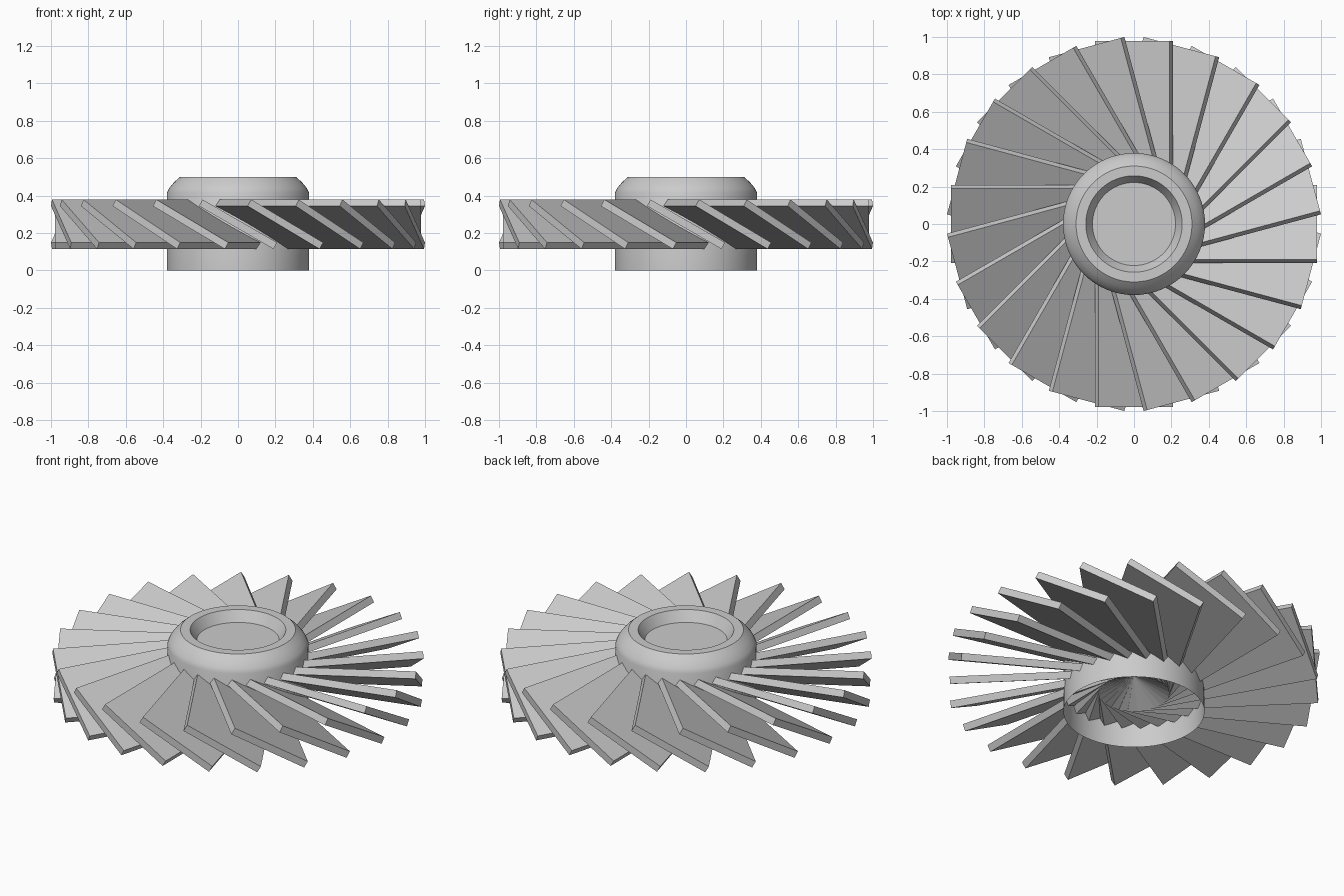
import bpy, bmesh
from math import radians, pi
from mathutils import Matrix

if "Cube" in bpy.data.objects:
    bpy.data.objects.remove(bpy.data.objects["Cube"])

BLADES = 24
LENGTH, WIDTH, THICK = 0.979, 0.46, 0.04
PITCH, MID_Z = radians(-30), 0.247


def make_object(name, bm):
    mesh = bpy.data.meshes.new(name)
    bm.to_mesh(mesh)
    bm.free()
    obj = bpy.data.objects.new(name, mesh)
    bpy.context.collection.objects.link(obj)
    return obj


# Hub: open-bottomed shell with rounded shoulder and dished top
profile = [(0.38, 0), (0.38, 0.415), (0.368, 0.44), (0.342, 0.472), (0.31, 0.5),
           (0.258, 0.5), (0.222, 0.44), (0, 0.44)]
bm = bmesh.new()
verts = [bm.verts.new((r, 0, z)) for r, z in profile]
edges = [bm.edges.new(pair) for pair in zip(verts, verts[1:])]
bmesh.ops.spin(bm, geom=verts + edges, axis=(0, 0, 1), cent=(0, 0, 0),
               angle=2 * pi, steps=64, use_duplicate=False)
bmesh.ops.remove_doubles(bm, verts=bm.verts, dist=0.0001)
bmesh.ops.recalc_face_normals(bm, faces=bm.faces)
# The dish floor must face up
if max(bm.faces, key=lambda f: f.calc_center_median().z).normal.z < 0:
    bmesh.ops.reverse_faces(bm, faces=bm.faces)
hub = make_object("hub", bm)
bpy.context.view_layer.objects.active = hub
hub.select_set(True)
bpy.ops.object.shade_smooth_by_angle(angle=radians(35))

# Blades: flat pitched slabs running from the axis to the tip
for i in range(BLADES):
    bm = bmesh.new()
    place = (Matrix.Rotation(2 * pi * i / BLADES, 4, 'Z')
             @ Matrix.Translation((LENGTH / 2, 0, MID_Z))
             @ Matrix.Rotation(PITCH, 4, 'X')
             @ Matrix.Diagonal((LENGTH, WIDTH, THICK, 1)))
    bmesh.ops.create_cube(bm, size=1, matrix=place)
    make_object(f"blade_{i + 1:02d}", bm)
